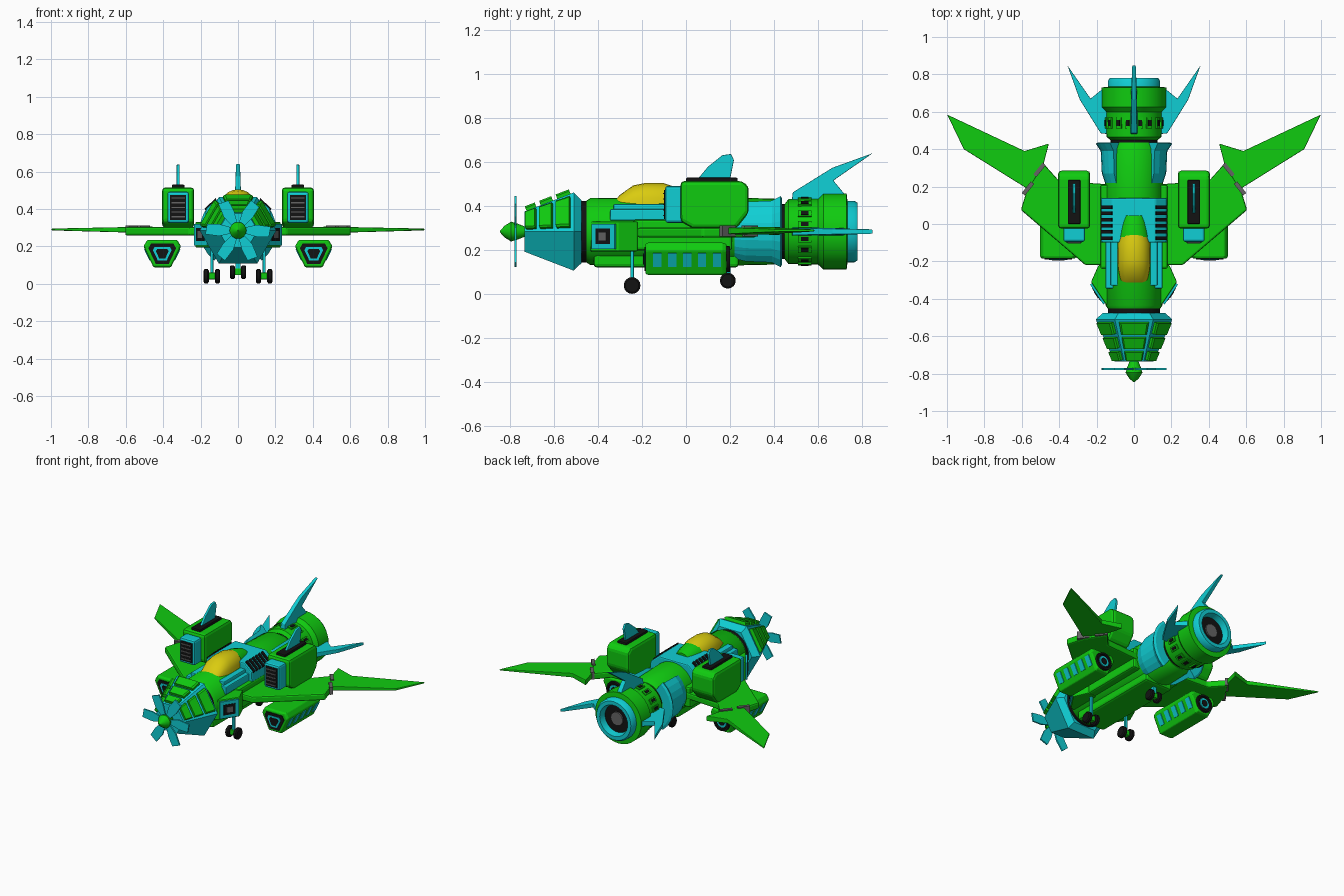
import bpy, bmesh, math
from mathutils import Vector, Matrix

if "Cube" in bpy.data.objects:
    bpy.data.objects.remove(bpy.data.objects["Cube"])

def mat(name, c):
    m = bpy.data.materials.new(name)
    m.diffuse_color = (*c, 1)
    m.use_nodes = True
    m.node_tree.nodes["Principled BSDF"].inputs["Base Color"].default_value = m.diffuse_color
    return m

GREEN = mat("green", (0.005, 0.6, 0.005))
CYAN = mat("cyan", (0.005, 0.62, 0.66))
YELLOW = mat("yellow", (0.7, 0.6, 0.005))
BLACK = mat("black", (0.006, 0.006, 0.006))
GRAY = mat("gray", (0.13, 0.13, 0.13))
CZ = 0.285  # height of the fuselage axis

def loft(name, rings, m, bevel=0, smooth=False):
    """Skin a list of equal-length rings and cap both ends."""
    bm = bmesh.new()
    vs = [[bm.verts.new(p) for p in r] for r in rings]
    n = len(rings[0])
    for a, b in zip(vs, vs[1:]):
        for i in range(n):
            j = (i + 1) % n
            bm.faces.new((a[i], a[j], b[j], b[i]))
    bm.faces.new(vs[0])
    bm.faces.new(vs[-1])
    bmesh.ops.recalc_face_normals(bm, faces=bm.faces)
    me = bpy.data.meshes.new(name)
    bm.to_mesh(me)
    bm.free()
    me.materials.append(m)
    ob = bpy.data.objects.new(name, me)
    bpy.context.collection.objects.link(ob)
    if bevel:
        md = ob.modifiers.new("bevel", 'BEVEL')
        md.width, md.segments = bevel, 2
        md.limit_method = 'ANGLE'
    if smooth:
        bpy.context.view_layer.objects.active = ob
        ob.select_set(True)
        bpy.ops.object.shade_smooth_by_angle(angle=math.radians(35))
        ob.select_set(False)
    return ob

def box(name, x, y, z, m, bevel=0):
    return loft(name, [[(x[0], v, w), (x[1], v, w), (x[1], v, u), (x[0], v, u)]
                       for v in y for w, u in [z]], m, bevel)

def side_prism(name, pts, x, t, m, bevel=0):
    """Profile of (y, z) points, thickness t about x."""
    return loft(name, [[(x + d, y, z) for y, z in pts] for d in (-t / 2, t / 2)], m, bevel)

def top_prism(name, pts, z0, z1, m, s=1, bevel=0):
    return loft(name, [[(s * x, y, z) for x, y in pts] for z in (z0, z1)], m, bevel)

def lathe(name, prof, m, x=0, z=CZ, n=32, axis='Y', smooth=True):
    """Revolve (position, radius) pairs about a line along y."""
    return loft(name, [[(x + r * math.cos(2 * math.pi * i / n), y,
                         z + r * math.sin(2 * math.pi * i / n)) for i in range(n)]
                       for y, r in prof], m, smooth=smooth)

def section(y, pts, cx=0, cz=0, k=1):
    return [(cx + k * x, y, cz + k * z) for x, z in pts]

# six-sided nose with raised green rib panels
lathe("nose", [(-0.735, 0.105), (-0.51, 0.205), (-0.475, 0.165)], CYAN, n=6, smooth=False)

def nose_point(face, y, t, h):
    r = 0.105 + (y + 0.735) / 0.225 * 0.1
    a, b = [Vector((math.cos(math.radians(d)), 0, math.sin(math.radians(d))))
            for d in (face * 60, face * 60 + 60)]
    nrm = (a + b).normalized()
    return Vector((0, y, CZ)) + a.lerp(b, t) * r + (nrm + Vector((0, -0.38, 0))) * h

for face in range(3):
    for y0, y1 in ((-0.725, -0.68), (-0.66, -0.605), (-0.585, -0.525)):
        loft("nose_rib", [[nose_point(face, y, t, h) for y, t in
                           ((y0, e), (y1, e), (y1, 1 - e), (y0, 1 - e))]
                          for h, e in ((-0.01, 0.1), (0.013, 0.1), (0.02, 0.15))], GREEN)

# propeller
lathe("spinner", [(-0.845, 0.004), (-0.825, 0.026), (-0.795, 0.045), (-0.765, 0.036),
                  (-0.73, 0.022)], GREEN, n=16)
for k in range(6):
    R = Matrix.Rotation(k * math.pi / 3, 3, 'Y')
    blade = ((0.02, -0.012), (0.1, -0.034), (0.165, -0.036), (0.175, 0.02), (0.1, 0.03), (0.02, 0.012))
    loft("propeller_blade", [[R @ Vector((x, y, z)) + Vector((0, 0, CZ)) for x, z in blade]
                             for y in (-0.78, -0.77)], CYAN)

# fuselage
lathe("front_collar", [(-0.48, 0.14), (-0.45, 0.14)], BLACK)
lathe("fuselage", [(-0.46, 0.135), (-0.435, 0.152), (0.17, 0.155), (0.4, 0.15), (0.435, 0.13)], GREEN)
box("belly", (-0.105, 0.105), (-0.42, 0.24), (0.122, 0.25), GREEN, 0.015)
box("wing_root", (-0.18, 0.18), (-0.24, 0.21), (0.2, 0.34), GREEN, 0.012)
lathe("rear_collar", [(0.42, 0.125), (0.47, 0.125)], BLACK)

# cyan saddle behind the cockpit with louvres
saddle = ((-0.178, 0.3), (0.178, 0.3), (0.172, 0.4), (0.115, 0.45), (-0.115, 0.45), (-0.172, 0.4))
loft("saddle", [section(y, saddle) for y in (-0.1, 0.14)], CYAN, 0.008)
for s in (-1, 1):
    for i in range(6):
        y = -0.085 + i * 0.033
        louvre = ((0.112, 0.44), (0.172, 0.388), (0.179, 0.402), (0.119, 0.458))
        loft("louvre", [section(v, [(s * x, z) for x, z in louvre]) for v in (y, y + 0.019)], BLACK)
    box("cockpit_rail", sorted((s * 0.08, s * 0.152)), (-0.345, -0.09), (0.335, 0.387), CYAN, 0.006)
    box("cockpit_sill", sorted((s * 0.07, s * 0.125)), (-0.33, -0.09), (0.38, 0.41), CYAN, 0.006)

# canopy and the green spine behind it
def dome(y, w, top, base=0.39, n=10):
    return [(w * math.cos(math.pi * i / n), y,
             base + (top - base) * math.sin(math.pi * i / n) ** 0.7) for i in range(n + 1)]

loft("canopy", [dome(*d) for d in ((-0.32, 0.065, 0.43), (-0.3, 0.075, 0.452), (-0.24, 0.087, 0.495),
     (-0.19, 0.09, 0.505), (-0.1, 0.088, 0.505), (-0.025, 0.068, 0.48))], YELLOW, smooth=True)
loft("spine", [dome(*d) for d in ((-0.07, 0.084, 0.492), (-0.025, 0.075, 0.488), (0.045, 0.062, 0.465))],
     GREEN, smooth=True)

# tail engine
lathe("engine", [(0.445, 0.12), (0.465, 0.147), (0.6, 0.15), (0.625, 0.173), (0.73, 0.173),
                 (0.735, 0.13)], GREEN)
lathe("nozzle", [(0.7, 0.14), (0.765, 0.14), (0.78, 0.13), (0.78, 0.105), (0.735, 0.095)], CYAN)
lathe("nozzle_throat", [(0.7, 0.094), (0.738, 0.094)], BLACK)
lathe("nozzle_core", [(0.7, 0.045), (0.748, 0.045)], GRAY, n=16)
for k in range(8):
    for d in (-10, 10):
        R = Matrix.Rotation(math.radians(k * 45 + 22.5 + d), 3, 'Y')
        for nm, e, h, m in (("vent_frame", 0.016, 0.155, GREEN), ("vent", 0.009, 0.159, BLACK)):
            q = ((-e, 0.54 - 1.9 * e), (e, 0.54 - 1.9 * e), (e, 0.54 + 1.9 * e), (-e, 0.54 + 1.9 * e))
            loft(nm, [[R @ Vector((x, y, z)) + Vector((0, 0, CZ)) for x, y in q]
                      for z in (0.13, h)], m)

# three swept tail fins
fin = ((0.48, 0.13), (0.485, 0.178), (0.665, 0.29), (0.848, 0.356), (0.67, 0.232), (0.725, 0.165), (0.72, 0.13))
for a in (-90, 0, 90):
    R = Matrix.Rotation(math.radians(a), 3, 'Y')
    loft("tail_fin", [[R @ Vector((t * (1.3 - 2.4 * (r - 0.13)), y, r)) + Vector((0, 0, CZ))
                       for y, r in fin] for t in (-0.014, 0.014)], CYAN, 0.003)

inner_wing = ((0.1, -0.22), (0.26, -0.22), (0.605, 0.075), (0.57, 0.19), (0.485, 0.325), (0.4, 0.23), (0.1, 0.21))
outer_wing = ((0.565, 0.185), (0.91, 0.4), (0.999, 0.585), (0.585, 0.39), (0.455, 0.43), (0.485, 0.315))
pod = ((-0.08, 0.075), (0.08, 0.075), (0.1, 0.04), (0.047, -0.072), (-0.047, -0.072), (-0.1, 0.04))
PX, PZ, NX = 0.405, 0.16, 0.32

for s in (-1, 1):
    # rear flank shells
    rings = []
    for y, r in ((0.22, 0.155), (0.27, 0.172), (0.39, 0.178), (0.43, 0.205), (0.437, 0.19)):
        arc = [math.radians(-52 + 13 * i) for i in range(9)]
        rings.append([(s * q * math.cos(a), y, CZ + q * math.sin(a))
                      for q, seq in ((r, arc), (0.13, arc[::-1])) for a in seq])
    loft("flank_shell", rings, CYAN)

    # cheek intakes facing forward and out
    top_prism("cheek", ((0.1, -0.44), (0.15, -0.43), (0.23, -0.31), (0.19, -0.22), (0.1, -0.22)),
              0.195, 0.33, GREEN, s, 0.006)
    a, b = Vector((0.15, -0.43, 0)), Vector((0.23, -0.31, 0))
    out = Vector((0.832, -0.555, 0))
    for nm, e, h, m in (("cheek_frame", 0.06, 0.012, CYAN), ("cheek_hole", 0.23, 0.015, BLACK),
                        ("cheek_core", 0.36, 0.018, GRAY)):
        rings = []
        for d in (-0.01, h):
            p, q = a.lerp(b, e) + out * d, a.lerp(b, 1 - e) + out * d
            z0, z1 = 0.198 + 0.13 * e, 0.328 - 0.13 * e
            rings.append([(s * v.x, v.y, z) for v, z in ((p, z0), (q, z0), (q, z1), (p, z1))])
        loft(nm, rings, m)

    # wings, folding outer panel and hinges
    top_prism("inner_wing", inner_wing, 0.258, 0.303, GREEN, s, 0.01)
    loft("outer_wing", [[(s * x, y, 0.291 + d * (1.2 - x)) for x, y in outer_wing]
                        for d in (-0.028, 0.02)], GREEN, 0.004)
    for hx, hy in ((0.505, 0.29), (0.567, 0.19)):
        c = [(hx + u * 0.62 - v * 0.78, hy + u * -0.78 - v * 0.62)
             for u, v in ((-0.04, -0.011), (0.04, -0.011), (0.04, 0.011), (-0.04, 0.011))]
        # hinge straps run across the fold
        top_prism("wing_hinge", c, 0.262, 0.312, GRAY, s)

    # upper nacelle with louvred intake, top slot and fin
    side_prism("nacelle", ((-0.025, 0.515), (0.255, 0.515), (0.285, 0.49), (0.285, 0.37), (0.23, 0.3),
                           (0.03, 0.3), (-0.025, 0.33)), s * NX, 0.172, GREEN, 0.018)
    box("nacelle_intake", (s * NX - 0.058, s * NX + 0.058), (-0.095, 0.0), (0.325, 0.492), CYAN, 0.012)
    box("intake_hole", (s * NX - 0.043, s * NX + 0.043), (-0.099, -0.05), (0.342, 0.475), BLACK)
    for i in range(5):
        z = 0.355 + i * 0.025
        box("intake_slat", (s * NX - 0.036, s * NX + 0.036), (-0.104, -0.09), (z, z + 0.006), GRAY)
    box("nacelle_slot", (s * NX - 0.034, s * NX + 0.034), (0.0, 0.235), (0.5, 0.53), BLACK, 0.006)
    side_prism("nacelle_fin", ((0.05, 0.52), (0.1, 0.58), (0.165, 0.632), (0.205, 0.638), (0.218, 0.61),
                               (0.2, 0.52)), s * NX, 0.016, CYAN, 0.004)

    # underwing pod with side windows and exhaust
    loft("pod", [section(y, pod, s * PX, PZ, k) for y, k in
                 ((-0.185, 0.93), (-0.17, 1), (0.165, 1), (0.185, 0.9))], GREEN, 0.006)
    for nm, k, y, m in (("pod_mouth", 0.74, -0.189, BLACK), ("pod_mouth_ring", 0.5, -0.192, CYAN),
                        ("pod_mouth_core", 0.34, -0.195, BLACK)):
        loft(nm, [section(v, pod, s * PX, PZ, k) for v in (y, -0.17)], m)
    lathe("pod_exhaust", [(0.17, 0.062), (0.2, 0.058), (0.2, 0.046), (0.19, 0.044)], BLACK, s * PX, PZ, 20)
    lathe("pod_exhaust_ring", [(0.18, 0.035), (0.196, 0.035)], CYAN, s * PX, PZ, 16)
    lathe("pod_exhaust_core", [(0.18, 0.022), (0.199, 0.022)], BLACK, s * PX, PZ, 16)
    for f in (-1, 1):
        for i in range(5):
            y = -0.15 + i * 0.068
            win = ((0.09, 0.03), (0.098, 0.026), (0.068, -0.037), (0.06, -0.033))
            loft("pod_window", [section(v, [(f * x, z) for x, z in win], s * PX, PZ)
                                for v in (y, y + 0.038)], CYAN)

# landing gear with twin wheels
for x, y, z, r, t in ((-0.14, -0.245, 0.04, 0.038, 0.008), (0.14, -0.245, 0.04, 0.038, 0.008),
                      (0, 0.19, 0.062, 0.036, 0.013)):
    box("gear_strut", (x - t, x + t), (y - t, y + t), (z, 0.25), CYAN, 0.003)
    box("gear_hub", (x - 0.02, x + 0.02), (y - 0.016, y + 0.016), (z - 0.016, z + 0.02), GREEN, 0.004)
    for d in (-0.03, 0.03):
        loft("wheel", [[(x + d + u, y + k * r * math.cos(i * math.pi / 8), z + k * r * math.sin(i * math.pi / 8))
                        for i in range(16)] for u, k in ((-0.014, 0.8), (-0.008, 1), (0.008, 1), (0.014, 0.8))],
             BLACK, smooth=True)
